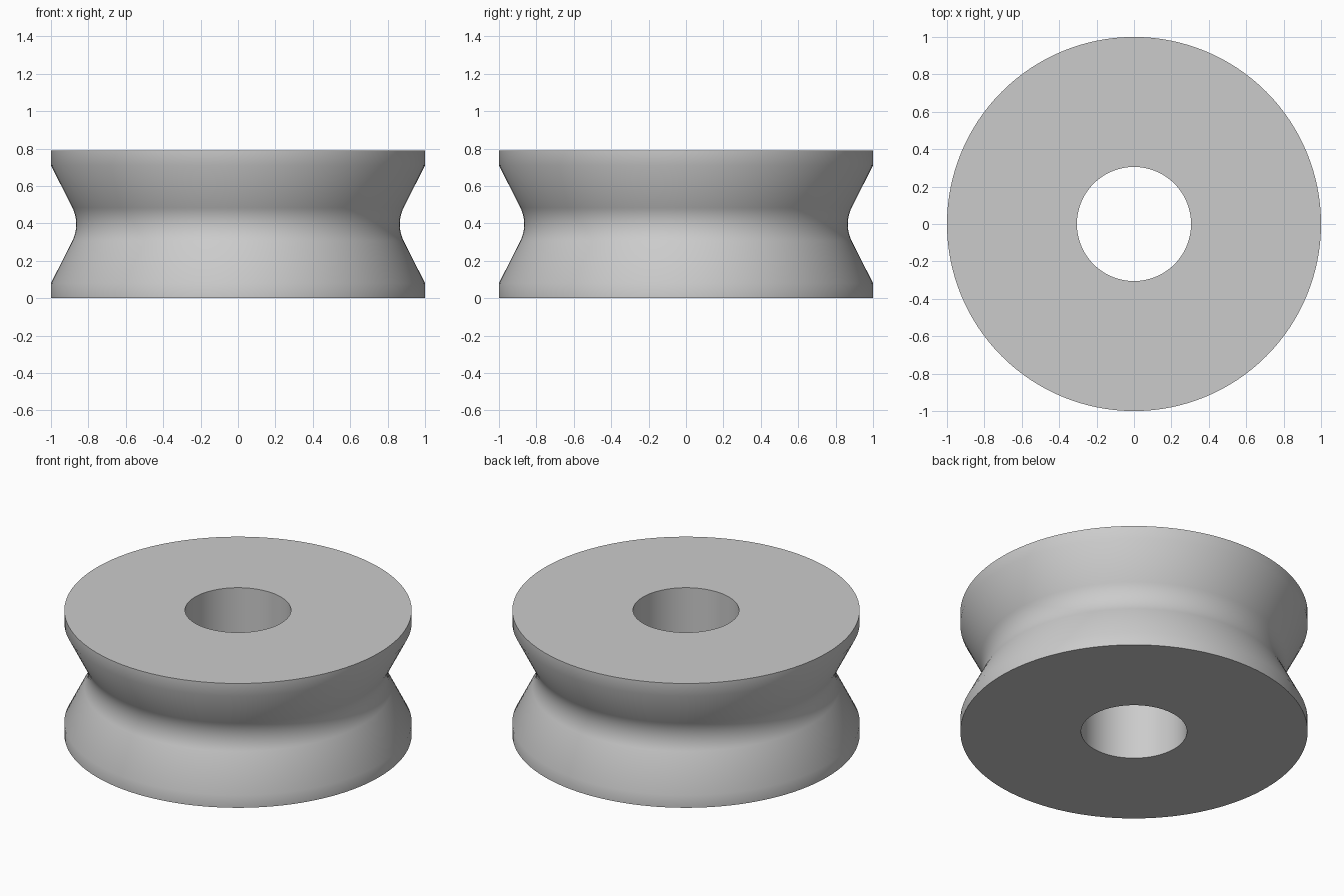
import bpy, bmesh
from math import sin, cos, pi, radians, tau

old = bpy.data.objects.get("Cube")
if old:
    bpy.data.objects.remove(old, do_unlink=True)

HEIGHT, RIM, BORE = 0.79, 1.0, 0.305
FLANGE, WAIST, ARC = 0.08, 0.865, 0.2
SIDES = 128

# One plain grey material
grey = bpy.data.materials.new("plain grey")
grey.use_nodes = True
colour = (0.6, 0.6, 0.6, 1)
grey.diffuse_color = colour
grey.node_tree.nodes["Principled BSDF"].inputs["Base Color"].default_value = colour

# Closed cross-section: bore, flat faces, rims and the rounded V groove
mid = HEIGHT / 2
profile = [(BORE, 0), (RIM, 0), (RIM, FLANGE)]
for i in range(13):
    a = radians(-26.5 + 53 * i / 12)
    profile.append((WAIST + ARC * (1 - cos(a)), mid + ARC * sin(a)))
profile += [(RIM, HEIGHT - FLANGE), (RIM, HEIGHT), (BORE, HEIGHT)]

# Revolve the cross-section around z
bm = bmesh.new()
rings = [[bm.verts.new((r * cos(tau * s / SIDES), r * sin(tau * s / SIDES), z))
          for r, z in profile] for s in range(SIDES)]
n = len(profile)
for s in range(SIDES):
    a, b = rings[s], rings[(s + 1) % SIDES]
    for k in range(n):
        j = (k + 1) % n
        bm.faces.new((a[k], b[k], b[j], a[j]))
bmesh.ops.recalc_face_normals(bm, faces=bm.faces)
mesh = bpy.data.meshes.new("grooved_roller")
bm.to_mesh(mesh)
bm.free()
mesh.materials.append(grey)

roller = bpy.data.objects.new("grooved_roller", mesh)
bpy.context.collection.objects.link(roller)
bpy.ops.object.select_all(action="DESELECT")
roller.select_set(True)
bpy.context.view_layer.objects.active = roller
bpy.ops.object.shade_smooth_by_angle(angle=radians(35))
